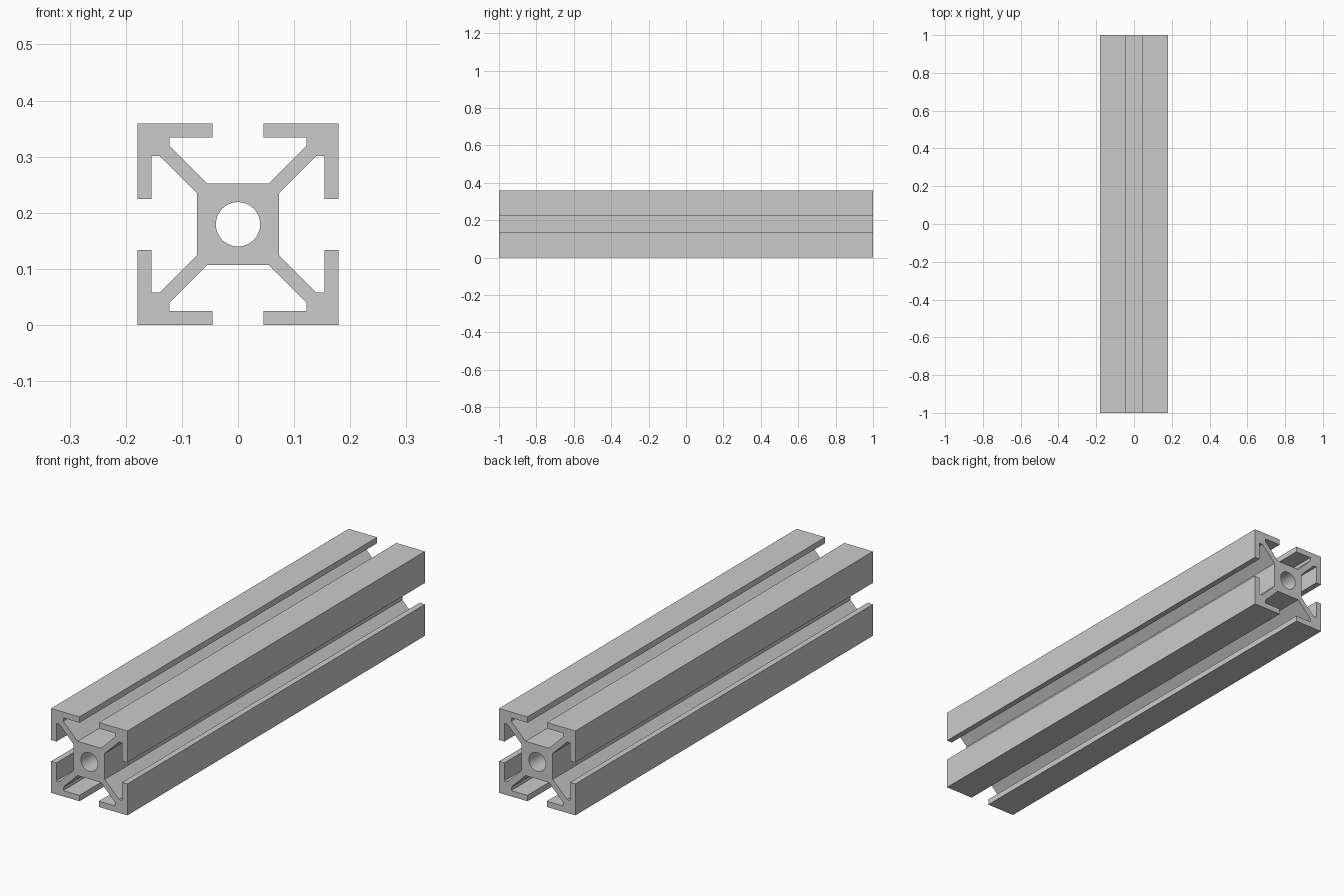
import bpy, bmesh, math
from mathutils import Vector, Matrix

cube = bpy.data.objects.get("Cube")
if cube:
    bpy.data.objects.remove(cube, do_unlink=True)

LENGTH = 2.0
HALF = 0.1795       # half the width of the bar
SLOT = 0.0455       # half the slot opening
LIP = 0.1545        # inner face of the slot lips
POCKET = 0.122      # side of the pocket behind each lip
STEP = 0.14         # where the diagonal web meets the pocket
CORE = 0.073        # half the width of the central core
WEB = 0.055         # where the diagonal web meets the core
BORE = 0.0395       # radius of the central hole

# Aluminium material
metal = bpy.data.materials.new("aluminium_grey")
metal.use_nodes = True
grey = (0.6, 0.6, 0.6, 1.0)
metal.diffuse_color = grey
metal.node_tree.nodes["Principled BSDF"].inputs["Base Color"].default_value = grey

# One corner of the cross-section: half of it, then its reflection in the diagonal
half_corner = [(CORE, WEB), (STEP, POCKET), (LIP, POCKET), (LIP, SLOT), (HALF, SLOT)]
corner = half_corner + [(HALF, HALF)] + [(z, x) for x, z in reversed(half_corner)]

# Four corners make the outline; a circle makes the bore
outline = []
for quarter in range(4):
    turn = Matrix.Rotation(quarter * math.pi / 2, 2)
    outline += [turn @ Vector(p) for p in corner]
sides = 48
bore = [Vector((math.cos(a), math.sin(a))) * BORE
        for a in (i * math.tau / sides for i in range(sides))]


def add_loop(bm, points):
    verts = [bm.verts.new((p.x, -LENGTH / 2, p.y + HALF)) for p in points]
    return [bm.edges.new((v, verts[(i + 1) % len(verts)])) for i, v in enumerate(verts)]


# Fill the cross-section and extrude it along the bar
bm = bmesh.new()
edges = add_loop(bm, outline) + add_loop(bm, bore)
bmesh.ops.triangle_fill(bm, edges=edges, use_beauty=True, normal=(0, -1, 0))
result = bmesh.ops.extrude_face_region(bm, geom=bm.faces[:], use_keep_orig=True)
moved = [g for g in result["geom"] if isinstance(g, bmesh.types.BMVert)]
bmesh.ops.translate(bm, verts=moved, vec=(0, LENGTH, 0))
bmesh.ops.recalc_face_normals(bm, faces=bm.faces[:])

mesh = bpy.data.meshes.new("slotted_bar")
bm.to_mesh(mesh)
bm.free()
mesh.materials.append(metal)
bar = bpy.data.objects.new("slotted_bar", mesh)
bpy.context.collection.objects.link(bar)

# Smooth bore, sharp profile edges
bpy.ops.object.select_all(action="DESELECT")
bar.select_set(True)
bpy.context.view_layer.objects.active = bar
bpy.ops.object.shade_smooth_by_angle(angle=math.radians(30))
